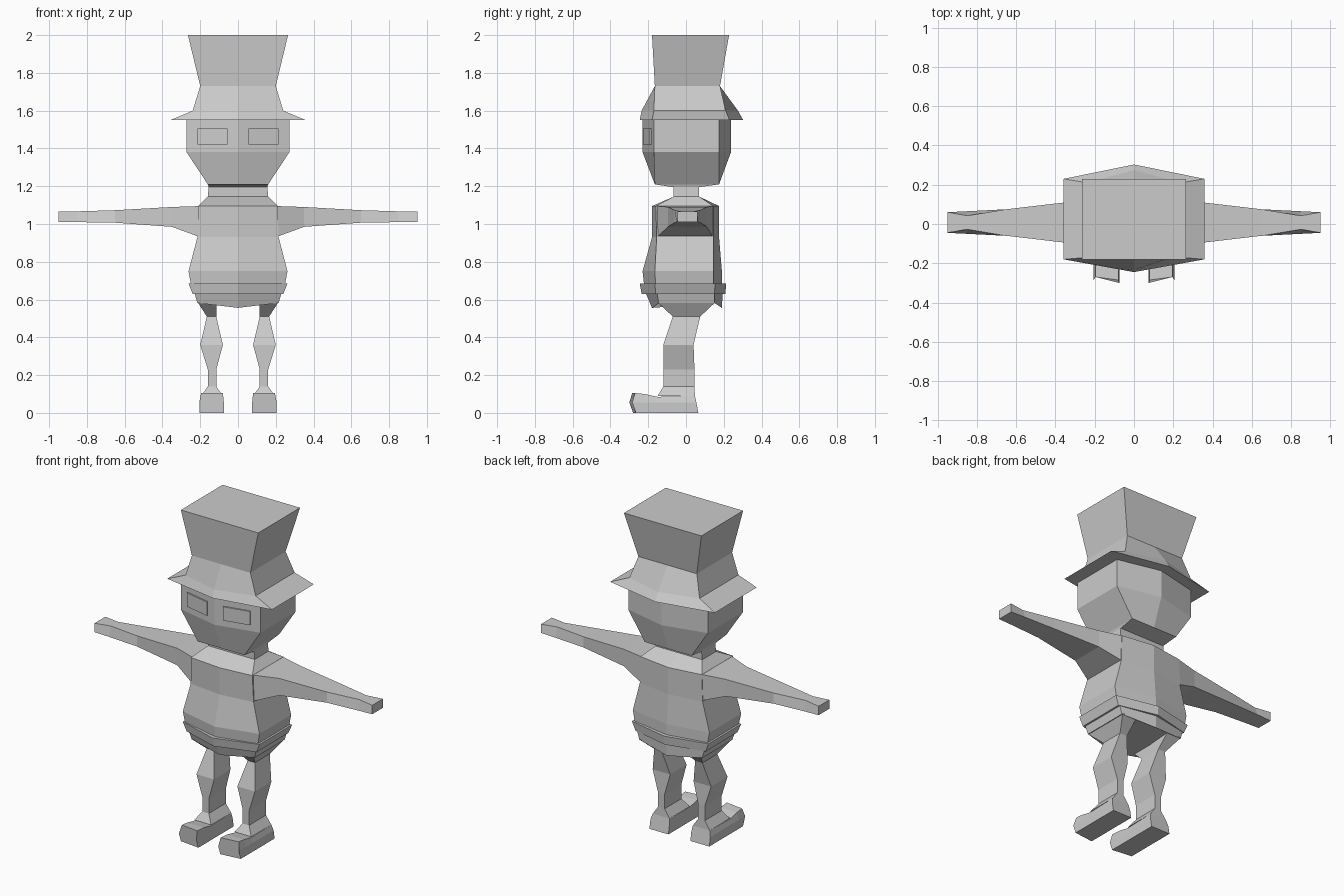
import bpy
import bmesh

default_cube = bpy.data.objects.get("Cube")
if default_cube:
    bpy.data.objects.remove(default_cube, do_unlink=True)

# Single plain grey material
grey = bpy.data.materials.new("plain_grey")
grey.use_nodes = True
grey_value = (0.6, 0.6, 0.6, 1)
grey.diffuse_color = grey_value
grey.node_tree.nodes["Principled BSDF"].inputs["Base Color"].default_value = grey_value


def loft(name, rings, mirrored=False):
    """Bridge equal-length rings of points with quads and cap both ends."""
    mesh = bpy.data.meshes.new(name)
    bm = bmesh.new()
    loops = [[bm.verts.new(point) for point in ring] for ring in rings]
    for lower, upper in zip(loops, loops[1:]):
        count = len(lower)
        for i in range(count):
            j = (i + 1) % count
            bm.faces.new((lower[i], lower[j], upper[j], upper[i]))
    bm.faces.new(loops[0])
    bm.faces.new(loops[-1])
    bmesh.ops.recalc_face_normals(bm, faces=bm.faces)
    bm.to_mesh(mesh)
    bm.free()
    mesh.materials.append(grey)
    obj = bpy.data.objects.new(name, mesh)
    bpy.context.collection.objects.link(obj)
    if mirrored:
        obj.modifiers.new("mirror", 'MIRROR').use_axis[0] = True
    return obj


def hexagon(z, width, front, front_mid, back, back_mid, dip=0):
    """Horizontal six-sided ring with a crease down the front and back."""
    return [(-width, front, z), (0, front_mid, z - dip), (width, front, z),
            (width, back, z), (0, back_mid, z - dip), (-width, back, z)]


def rectangle(z, inner, outer, front, back):
    """Horizontal four-sided ring."""
    return [(inner, front, z), (outer, front, z), (outer, back, z), (inner, back, z)]


def arm_section(x, bottom, top, front, back, pinch=0):
    """Upright ring across the arm, narrower on top by the pinch."""
    return [(x, front, bottom), (x, back, bottom),
            (x, back - pinch, top), (x, front + pinch, top)]


def foot_section(y_sole, y_mid, y_top, top, skew=0):
    """Ring across the foot: sole, welt and instep on both sides."""
    inner, outer, welt = 0.075, 0.205, 0.055
    return [(inner, y_sole, 0), (outer, y_sole + skew, 0),
            (outer, y_mid + skew, welt), (outer - 0.01, y_top + skew, top),
            (inner + 0.005, y_top, top), (inner, y_mid, welt)]


# Tall hat with a drooping brim
loft("hat", [
    hexagon(1.55, 0.358, -0.18, -0.245, 0.23, 0.303),
    hexagon(1.60, 0.24, -0.17, -0.235, 0.21, 0.275),
    hexagon(1.73, 0.20, -0.165, -0.165, 0.18, 0.18),
    hexagon(2.0, 0.265, -0.18, -0.18, 0.228, 0.228),
])

# Head, tapering to the jaw
loft("head", [
    hexagon(1.195, 0.155, -0.07, -0.07, 0.07, 0.07),
    hexagon(1.21, 0.16, -0.165, -0.165, 0.175, 0.175),
    hexagon(1.38, 0.272, -0.17, -0.23, 0.175, 0.238),
    hexagon(1.56, 0.272, -0.17, -0.23, 0.175, 0.238),
])


# Raised eye plates lying on the slanted face
def eye_outline(lift):
    slope = 0.06 / 0.272
    return [(x, -0.23 + slope * x - lift, z)
            for x, z in ((0.055, 1.42), (0.215, 1.42), (0.215, 1.505), (0.055, 1.505))]


loft("eye_plates", [eye_outline(-0.005), eye_outline(0.009)], mirrored=True)

# Neck, chest and waist
loft("torso", [
    hexagon(1.2, 0.155, -0.065, -0.065, 0.07, 0.07),
    hexagon(1.145, 0.16, -0.065, -0.065, 0.07, 0.07),
    hexagon(1.095, 0.21, -0.16, -0.18, 0.145, 0.175),
    hexagon(0.93, 0.215, -0.155, -0.18, 0.145, 0.175),
    hexagon(0.75, 0.262, -0.165, -0.23, 0.145, 0.19),
    hexagon(0.66, 0.245, -0.16, -0.22, 0.145, 0.19),
])

# Belt
loft("belt", [
    hexagon(0.685, 0.262, -0.165, -0.245, 0.155, 0.213),
    hexagon(0.63, 0.24, -0.16, -0.235, 0.15, 0.208),
])

# Hips
loft("hips", [
    hexagon(0.65, 0.235, -0.155, -0.22, 0.15, 0.195),
    hexagon(0.582, 0.215, -0.145, -0.18, 0.15, 0.19, dip=0.026),
])

# Arms held straight out
loft("arms", [
    arm_section(0.2, 0.93, 1.095, -0.155, 0.145),
    arm_section(0.35, 0.985, 1.09, -0.095, 0.11),
    arm_section(0.65, 1.007, 1.073, -0.06, 0.075),
    arm_section(0.85, 1.01, 1.067, -0.05, 0.065, pinch=0.023),
    arm_section(0.95, 1.01, 1.065, -0.045, 0.06),
], mirrored=True)

# Legs from the hip flare to the ankle
loft("legs", [
    rectangle(0.585, 0.115, 0.213, -0.15, 0.155),
    rectangle(0.51, 0.115, 0.165, -0.07, 0.075),
    rectangle(0.36, 0.08, 0.2, -0.12, 0.04),
    rectangle(0.23, 0.115, 0.16, -0.12, 0.045),
    rectangle(0.14, 0.115, 0.16, -0.12, 0.045),
    rectangle(0.09, 0.08, 0.195, -0.15, 0.047),
], mirrored=True)

# Feet with a blunt raised toe
loft("feet", [
    foot_section(0.065, 0.055, 0.047, 0.09),
    foot_section(-0.15, -0.15, -0.15, 0.085),
    foot_section(-0.22, -0.22, -0.22, 0.1),
    foot_section(-0.28, -0.3, -0.285, 0.105, skew=0.015),
], mirrored=True)
